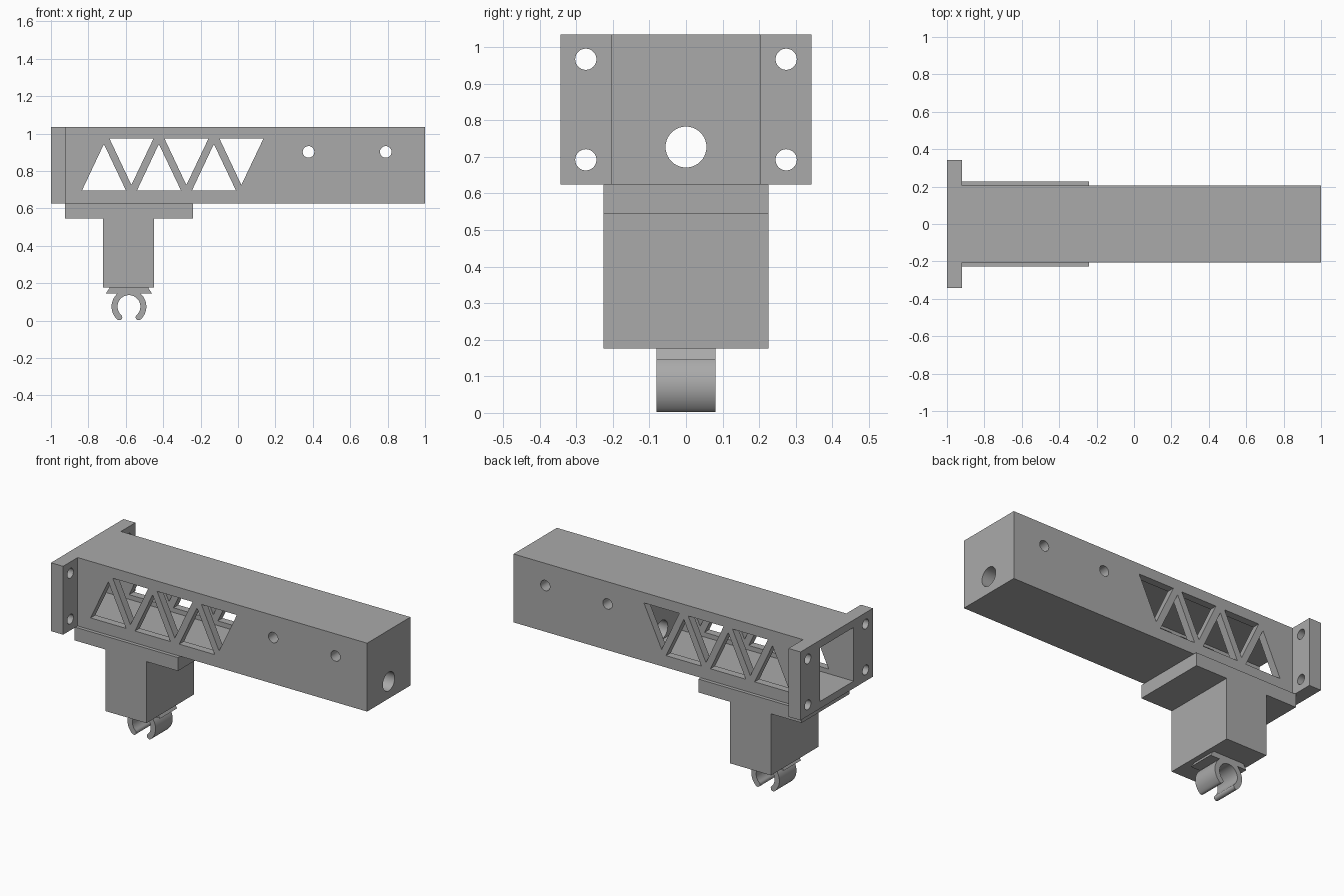
import bpy, bmesh
from math import sin, cos, pi, radians
from mathutils import Vector

if "Cube" in bpy.data.objects:
    bpy.data.objects.remove(bpy.data.objects["Cube"], do_unlink=True)

grey = bpy.data.materials.new("plain grey")
grey.use_nodes = True
colour = (0.4, 0.4, 0.4, 1)
grey.diffuse_color = colour
grey.node_tree.nodes["Principled BSDF"].inputs["Base Color"].default_value = colour


def prism(name, points, axis, start, end):
    """Extrude a 2D outline along an axis."""
    place = {"x": lambda u, v, w: (w, u, v),
             "y": lambda u, v, w: (u, w, v),
             "z": lambda u, v, w: (u, v, w)}[axis]
    step = Vector(place(0, 0, end - start))
    bm = bmesh.new()
    face = bm.faces.new([bm.verts.new(place(u, v, start)) for u, v in points])
    extruded = bmesh.ops.extrude_face_region(bm, geom=[face])["geom"]
    moved = [g for g in extruded if isinstance(g, bmesh.types.BMVert)]
    bmesh.ops.translate(bm, verts=moved, vec=step)
    if face.is_valid and len(bm.faces) < len(points) + 2:
        bm.faces.new(face.verts)
    bmesh.ops.recalc_face_normals(bm, faces=bm.faces)
    mesh = bpy.data.meshes.new(name)
    bm.to_mesh(mesh)
    bm.free()
    mesh.materials.append(grey)
    obj = bpy.data.objects.new(name, mesh)
    bpy.context.collection.objects.link(obj)
    return obj


def rect(u0, u1, v0, v1):
    return [(u0, v0), (u1, v0), (u1, v1), (u0, v1)]


def arc(u, v, r, a0, a1, n):
    angles = [a0 + (a1 - a0) * i / n for i in range(n + 1)]
    return [(u + r * cos(a), v + r * sin(a)) for a in angles]


def circle(u, v, r, n=40):
    return arc(u, v, r, 0, 2 * pi, n)[:-1]


def combine(target, tool, operation="DIFFERENCE"):
    """Apply a boolean and discard the tool."""
    mod = target.modifiers.new("cut", "BOOLEAN")
    mod.operation, mod.solver, mod.object = operation, "EXACT", tool
    bpy.context.view_layer.update()
    graph = bpy.context.evaluated_depsgraph_get()
    result = bpy.data.meshes.new_from_object(target.evaluated_get(graph))
    target.modifiers.clear()
    target.data = result
    bpy.data.objects.remove(tool, do_unlink=True)


def smooth(obj):
    bpy.ops.object.select_all(action="DESELECT")
    obj.select_set(True)
    bpy.context.view_layer.objects.active = obj
    bpy.ops.object.shade_smooth_by_angle(angle=radians(30))


# Beam with the wide end flange
half, wide, neck = 0.205, 0.343, -0.92
bottom, top = 0.625, 1.035
outline = [(-1, -wide), (neck, -wide), (neck, -half), (1, -half),
           (1, half), (neck, half), (neck, wide), (-1, wide)]
beam = prism("beam_with_flange", outline, "z", bottom, top)

# Square cavity open at the flange, and the bore through the solid end
combine(beam, prism("cavity", rect(-0.16, 0.16, 0.668, 0.99), "x", -1.1, 0.16))
combine(beam, prism("bore", circle(0, 0.727, 0.056), "x", 0.1, 1.1))

# Truss windows through both side walls
for i in range(3):
    shift = 0.294 * i
    up = [(-0.834, 0.696), (-0.599, 0.696), (-0.717, 0.944)]
    down = [(-0.687, 0.973), (-0.452, 0.973), (-0.57, 0.725)]
    for triangle in (up, down):
        points = [(x + shift, z) for x, z in triangle]
        combine(beam, prism("window", points, "y", -0.4, 0.4))

# Cross holes in the solid end
for x in (0.377, 0.79):
    combine(beam, prism("cross_hole", circle(x, 0.902, 0.031), "y", -0.4, 0.4))

# Flange screw holes
for y in (-0.274, 0.274):
    for z in (0.692, 0.967):
        combine(beam, prism("screw_hole", circle(y, z, 0.029), "x", -1.1, -0.8))
smooth(beam)

# Mounting plate with the block below, as one T profile
tee = [(-0.925, bottom), (-0.925, 0.545), (-0.722, 0.545), (-0.722, 0.176),
       (-0.449, 0.176), (-0.449, 0.545), (-0.24, 0.545), (-0.24, bottom)]
prism("mount_block", tee, "y", -0.226, 0.226)

# Flared clip base and open ring with rounded lips
cx, cz, outer, inner = -0.583, 0.075, 0.093, 0.061
mid, lip = (outer + inner) / 2, (outer - inner) / 2
a0, a1 = radians(-48), radians(228)
ring = (arc(cx, cz, outer, a0, a1, 48)
        + arc(cx + mid * cos(a1), cz + mid * sin(a1), lip, a1, a1 + pi, 8)[1:-1]
        + arc(cx, cz, inner, a1, a0, 48)
        + arc(cx + mid * cos(a0), cz + mid * sin(a0), lip, a0 - pi, a0, 8)[1:-1])
clip = prism("cable_clip", ring, "y", -0.081, 0.081)
base = [(cx - 0.103, 0.176), (cx - 0.123, 0.145), (cx + 0.123, 0.145), (cx + 0.103, 0.176)]
combine(clip, prism("clip_base", base, "y", -0.081, 0.081), "UNION")
smooth(clip)
